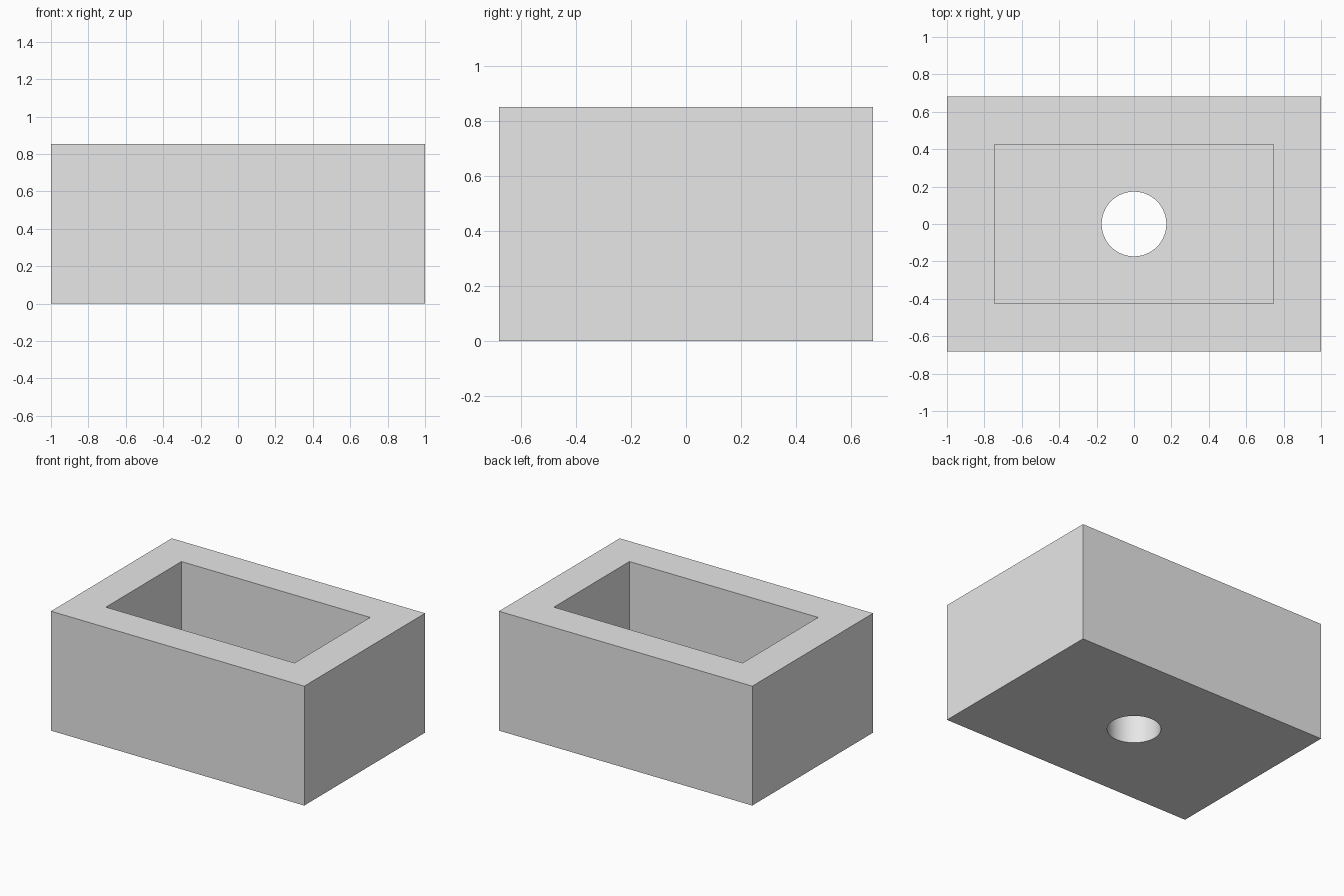
import bpy
import bmesh
import math

cube = bpy.data.objects.get("Cube")
if cube:
    bpy.data.objects.remove(cube, do_unlink=True)

LENGTH, DEPTH, HEIGHT = 2.0, 1.362, 0.852
WALL = 0.255
FLOOR = 0.255
HOLE_RADIUS = 0.173

# Plain grey finish
grey = bpy.data.materials.new("light grey")
grey.use_nodes = True
color = (0.8, 0.8, 0.8, 1)
grey.diffuse_color = color
grey.node_tree.nodes["Principled BSDF"].inputs["Base Color"].default_value = color


def add_box(name, size, bottom):
    bpy.ops.mesh.primitive_cube_add(size=1, location=(0, 0, bottom + size[2] / 2))
    box = bpy.context.object
    box.name = name
    box.scale = size
    bpy.ops.object.transform_apply(location=True, rotation=False, scale=True)
    box.data.materials.append(grey)
    return box


def cut(target, cutter):
    cutter.hide_render = True
    cutter.display_type = 'WIRE'
    mod = target.modifiers.new("cut " + cutter.name, 'BOOLEAN')
    mod.operation = 'DIFFERENCE'
    mod.solver = 'EXACT'
    mod.object = cutter
    bpy.context.view_layer.objects.active = target
    bpy.ops.object.modifier_apply(modifier=mod.name)
    bpy.data.objects.remove(cutter, do_unlink=True)


# Solid block
block = add_box("open_box", (LENGTH, DEPTH, HEIGHT), 0)

# Rectangular pocket, open at the top
cut(block, add_box("pocket", (LENGTH - 2 * WALL, DEPTH - 2 * WALL, HEIGHT), FLOOR))

# Round drain hole through the floor
bpy.ops.mesh.primitive_cylinder_add(vertices=64, radius=HOLE_RADIUS, depth=FLOOR * 2,
                                    location=(0, 0, FLOOR / 2))
drill = bpy.context.object
drill.name = "drain_hole"
drill.data.materials.append(grey)
cut(block, drill)

# Smooth the hole wall and keep the edges sharp
bpy.ops.object.select_all(action='DESELECT')
block.select_set(True)
bpy.context.view_layer.objects.active = block
bpy.ops.object.shade_smooth_by_angle(angle=math.radians(30))
